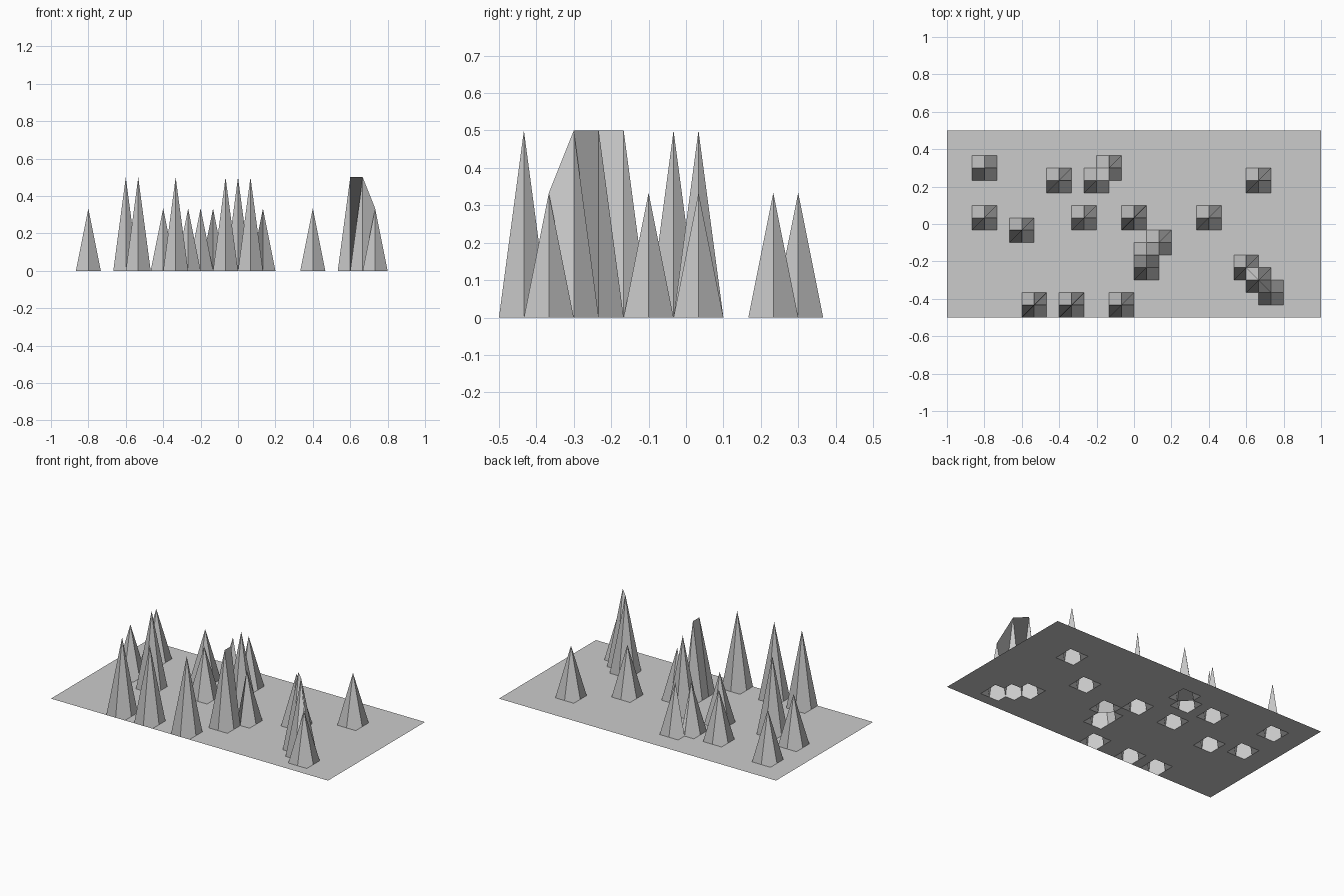
import bpy, bmesh

if "Cube" in bpy.data.objects:
    bpy.data.objects.remove(bpy.data.objects["Cube"])

NX, NY = 30, 15          # cells along x and y
CELL = 2 / NX
LOW, HIGH = 1 / 3, 0.5   # two spike heights

# Spike positions as (column, row) of the terrain grid
low_spikes = [(3, 12), (3, 8), (9, 11), (12, 11), (13, 12), (11, 8),
              (21, 8), (25, 11), (17, 6), (26, 2)]
high_spikes = [(6, 7), (15, 8), (16, 5), (16, 4), (24, 4), (25, 3),
               (7, 1), (10, 1), (14, 1)]
heights = {p: LOW for p in low_spikes} | {p: HIGH for p in high_spikes}

# Flat sheet of quads with single grid points pulled up into spikes
bm = bmesh.new()
verts = [[bm.verts.new((-1 + i * CELL, -0.5 + j * CELL, heights.get((i, j), 0)))
          for i in range(NX + 1)] for j in range(NY + 1)]
for j in range(NY):
    for i in range(NX):
        # starting at the lower left corner splits each quad along that diagonal
        bm.faces.new((verts[j][i], verts[j][i + 1],
                      verts[j + 1][i + 1], verts[j + 1][i]))

mesh = bpy.data.meshes.new("spiked_terrain")
bm.to_mesh(mesh)
bm.free()
terrain = bpy.data.objects.new("spiked_terrain", mesh)
bpy.context.collection.objects.link(terrain)
